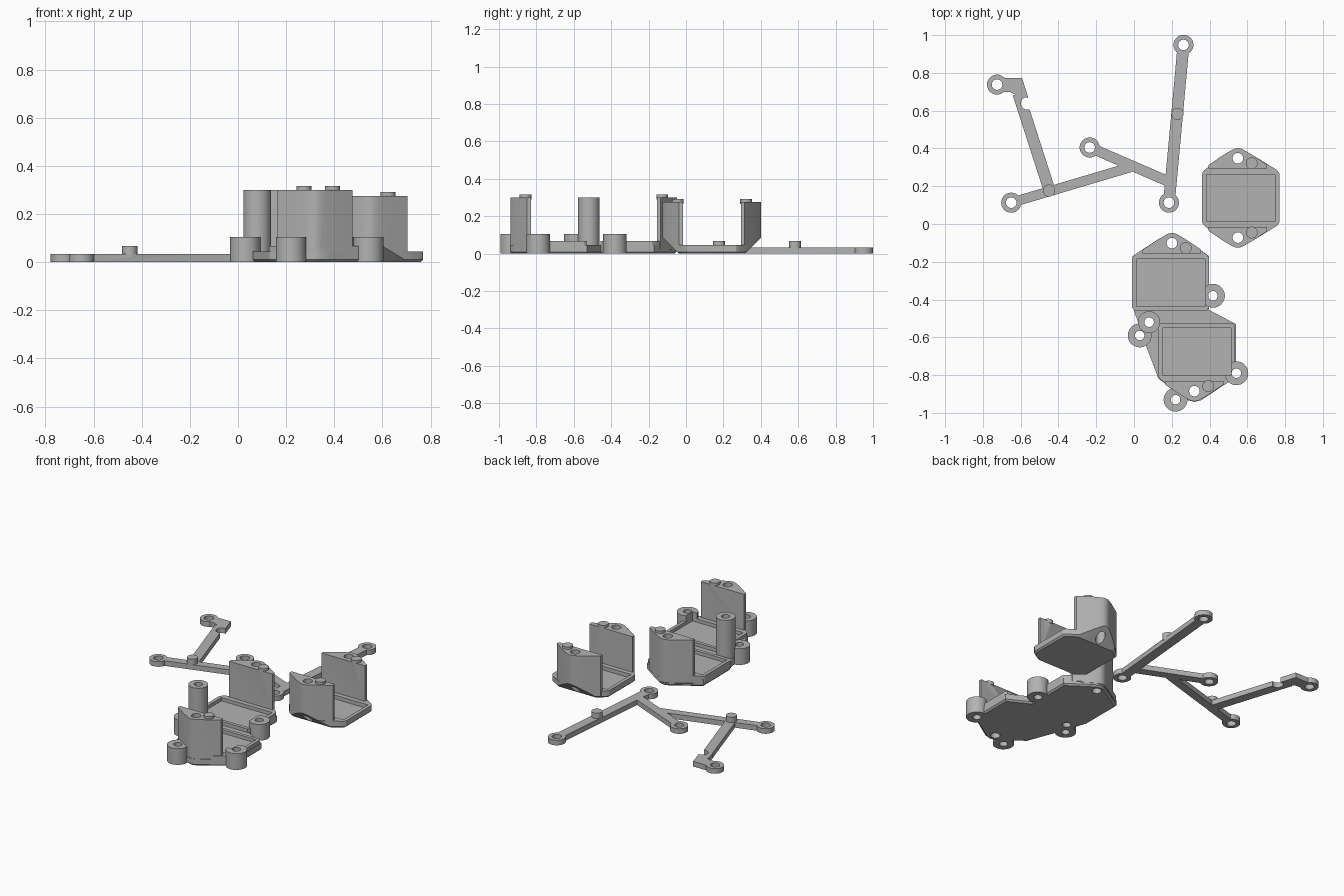
import bpy, bmesh, math
from mathutils import Vector

if "Cube" in bpy.data.objects:
    bpy.data.objects.remove(bpy.data.objects["Cube"])

grey = bpy.data.materials.new("plain grey")
grey.diffuse_color = (0.45, 0.45, 0.45, 1)
grey.use_nodes = True
grey.node_tree.nodes["Principled BSDF"].inputs["Base Color"].default_value = grey.diffuse_color


def prism(name, pts, z0, z1, bevel=0):
    """Extrude a flat outline upward, with an optional chamfer on the bottom rim."""
    bm = bmesh.new()
    face = bm.faces.new([bm.verts.new((x, y, z0)) for x, y in pts])
    face.normal_update()
    if face.normal.z < 0:
        face.normal_flip()
    ext = bmesh.ops.extrude_face_region(bm, geom=[face])
    top = [v for v in ext["geom"] if isinstance(v, bmesh.types.BMVert)]
    bmesh.ops.translate(bm, verts=top, vec=(0, 0, z1 - z0))
    bmesh.ops.recalc_face_normals(bm, faces=bm.faces[:])
    if bevel:
        low = [e for e in bm.edges if all(v.co.z < z0 + 1e-6 for v in e.verts)]
        bmesh.ops.bevel(bm, geom=low, offset=bevel, segments=1, affect='EDGES')
    me = bpy.data.meshes.new(name)
    bm.to_mesh(me)
    bm.free()
    ob = bpy.data.objects.new(name, me)
    bpy.context.collection.objects.link(ob)
    me.materials.append(grey)
    return ob


def disc(name, c, r, z0, z1, n=40):
    return prism(name, [(c[0] + r * math.cos(2 * math.pi * i / n),
                         c[1] + r * math.sin(2 * math.pi * i / n)) for i in range(n)], z0, z1)


def bar(name, a, b, w, z1):
    a, b = Vector(a), Vector(b)
    n = (b - a).normalized().orthogonal() * w / 2
    return prism(name, [a + n, b + n, b - n, a - n], 0, z1)


def combine(ob, others, op):
    """Apply boolean operations, then remove the helper solids."""
    for o in others:
        m = ob.modifiers.new("bool", 'BOOLEAN')
        m.operation, m.solver, m.object = op, 'EXACT', o
    bpy.context.view_layer.update()
    dg = bpy.context.evaluated_depsgraph_get()
    me = bpy.data.meshes.new_from_object(ob.evaluated_get(dg))
    ob.modifiers.clear()
    ob.data = me
    for o in others:
        bpy.data.objects.remove(o)


def finish(ob):
    bpy.ops.object.select_all(action='DESELECT')
    ob.select_set(True)
    bpy.context.view_layer.objects.active = ob
    bpy.ops.object.shade_smooth_by_angle(angle=math.radians(30))


def tip(hx, s):
    """Rounded point at one end of a tray, from left to right."""
    return [(hx - 0.07, s * 0.232), (hx - 0.042, s * 0.248), (hx - 0.02, s * 0.26), (hx, s * 0.264),
            (hx + 0.02, s * 0.26), (hx + 0.042, s * 0.248), (hx + 0.07, s * 0.232)]


def tray(c, hx, ends, z0, rim, floor, top):
    """Pocketed tray with a tall pierced end wall; returns solids, cutters and pins."""
    def at(pts):
        return [(c[0] + x, c[1] + y) for x, y in pts]
    up = tip(hx, 1) if 1 in ends else []
    down = tip(hx, -1)[::-1] if -1 in ends else []
    outline = [(-0.204, -0.13), (-0.204, 0.13), (-0.193, 0.147)] + up
    outline += [(0.193, 0.147), (0.204, 0.13), (0.204, -0.13), (0.193, -0.147)] + down + [(-0.193, -0.147)]
    solids = [prism("tray", at(outline), z0, rim, 0.01)]
    cuts = [prism("pocket", at([(-0.182, -0.125), (0.182, -0.125), (0.182, 0.125), (-0.182, 0.125)]),
                  floor, 0.15)]
    pins = []
    for s in ends:
        wall = [(hx - 0.155, s * 0.155), (hx - 0.155, s * 0.175)] + tip(hx, s)
        wall += [(hx + 0.155, s * 0.175), (hx + 0.155, s * 0.155)]
        solids.append(prism("wall", at(wall), z0 + 0.015, top))
        cuts.append(disc("hole", at([(hx, s * 0.21)])[0], 0.028, -0.1, 0.5))
        pins.append((at([(hx + 0.073, s * 0.183)])[0], top))
    return solids, cuts, pins


def add_pins(ob, pins, r=0.031, h=0.016):
    combine(ob, [disc("pin", p, r, z - 0.01, z + h) for p, z in pins], 'UNION')


# Single tray with two end walls and sloped undersides
solids, cuts, pins = tray((0.565, 0.138), -0.015, (1, -1), 0, 0.045, 0.02, 0.275)
for s in (1, -1):
    y = 0.138 + s * 0.175
    wedge = prism("wedge", [(0, 0), (s * 0.2, 0), (s * 0.2, 0.2)], 0, 1)
    for v in wedge.data.vertices:      # stand the wedge profile across the tray
        a, b, t = v.co
        v.co = (0.1 + t, y + a, b - 0.002)
    bm = bmesh.new()
    bm.from_mesh(wedge.data)
    bmesh.ops.recalc_face_normals(bm, faces=bm.faces[:])
    bm.to_mesh(wedge.data)
    bm.free()
    cuts.append(wedge)
single = solids[0]
single.name = "single_tray"
combine(single, solids[1:], 'UNION')
combine(single, cuts, 'DIFFERENCE')
add_pins(single, pins)
finish(single)

# Double tray on a shared plate
plate = prism("double_tray", [
    (-0.008, -0.17), (0.13, -0.084), (0.17, -0.058), (0.2, -0.05), (0.235, -0.058), (0.27, -0.08),
    (0.398, -0.17), (0.398, -0.455), (0.54, -0.53), (0.54, -0.81), (0.39, -0.91), (0.355, -0.933),
    (0.32, -0.942), (0.285, -0.933), (0.25, -0.905), (0.13, -0.82), (0.06, -0.635),
    (-0.008, -0.435)], 0, 0.045, 0.01)
s1, c1, p1 = tray((0.194, -0.311), 0.007, (1,), 0.012, 0.068, 0.046, 0.3)
s2, c2, p2 = tray((0.332, -0.675), -0.012, (-1,), 0.012, 0.068, 0.046, 0.3)
posts = [(0.03, -0.59, 0.063, 0.105), (0.418, -0.38, 0.063, 0.105), (0.542, -0.79, 0.063, 0.105),
         (0.22, -0.93, 0.063, 0.105), (0.08, -0.52, 0.058, 0.3)]
rings = [disc("post", (x, y), r, 0, h) for x, y, r, h in posts]
bores = [disc("bore", (x, y), 0.025, -0.1, 0.5) for x, y, r, h in posts]
combine(plate, s1 + s2 + rings, 'UNION')
combine(plate, c1 + c2 + bores, 'DIFFERENCE')
add_pins(plate, p1 + p2)
finish(plate)

# Branching bracket with ring ends
T = 0.033
eyes = [(-0.725, 0.738), (-0.65, 0.113), (-0.235, 0.405), (0.185, 0.113), (0.262, 0.948)]
frame = bar("bracket", eyes[3], eyes[4], 0.062, T)
parts = [disc("eye", e, 0.053, 0, T) for e in eyes]
parts += [bar("arm", eyes[1], (-0.02, 0.3), 0.052, T),
          bar("arm", eyes[2], (0.19, 0.222), 0.055, T),
          bar("arm", (-0.448, 0.18), (-0.612, 0.69), 0.062, T),
          prism("hook", [(-0.725, 0.772), (-0.592, 0.772), (-0.56, 0.67), (-0.60, 0.61),
                         (-0.625, 0.62), (-0.618, 0.655), (-0.63, 0.685), (-0.655, 0.698),
                         (-0.70, 0.70)], 0, T)]
combine(frame, parts, 'UNION')
combine(frame, [disc("hole", e, 0.028, -0.1, 0.1) for e in eyes]
        + [disc("notch", (-0.566, 0.638), 0.033, -0.1, 0.1)], 'DIFFERENCE')
add_pins(frame, [((-0.45, 0.177), T), ((0.23, 0.583), T)], 0.032, 0.035)
finish(frame)
